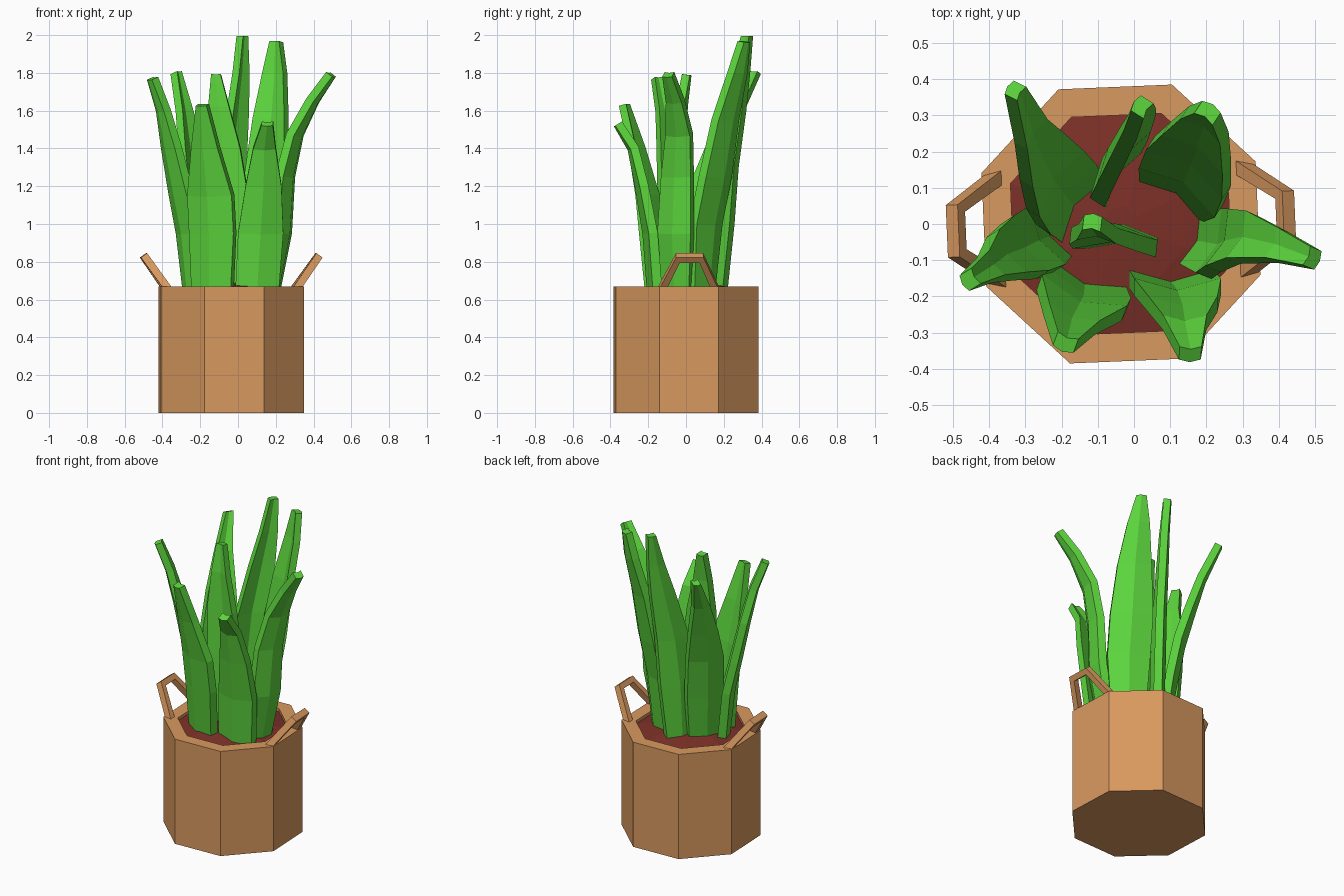
import bpy, bmesh
from math import sin, cos, radians
from mathutils import Vector, Matrix

old = bpy.data.objects.get("Cube")
if old:
    bpy.data.objects.remove(old)


def material(name, rgb):
    m = bpy.data.materials.new(name)
    m.use_nodes = True
    m.diffuse_color = (*rgb, 1)
    m.node_tree.nodes["Principled BSDF"].inputs["Base Color"].default_value = (*rgb, 1)
    return m


CLAY = material("clay", (0.69, 0.32, 0.115))
SOIL = material("soil", (0.2, 0.03, 0.021))
LEAF = material("leaf_green", (0.107, 0.66, 0.046))

CENTRE = Vector((-0.036, 0, 0))
TURN = radians(2.4)
RIM_Z = 0.67


def loft(name, rings, mat, cap_start=True, cap_end=True):
    """Skin a list of equal-length point rings into a flat-shaded object."""
    bm = bmesh.new()
    loops = [[bm.verts.new(p) for p in ring] for ring in rings]
    n = len(loops[0])
    for a, b in zip(loops, loops[1:]):
        for i in range(n):
            j = (i + 1) % n
            bm.faces.new((a[i], a[j], b[j], b[i]))
    if cap_start:
        bm.faces.new(loops[0][::-1])
    if cap_end:
        bm.faces.new(loops[-1])
    bmesh.ops.recalc_face_normals(bm, faces=bm.faces)
    mesh = bpy.data.meshes.new(name)
    bm.to_mesh(mesh)
    bm.free()
    mesh.materials.append(mat)
    obj = bpy.data.objects.new(name, mesh)
    bpy.context.collection.objects.link(obj)
    return obj


def octagon(r, z):
    angles = [TURN + radians(22.5 + 45 * k) for k in range(8)]
    return [CENTRE + Vector((r * cos(a), r * sin(a), z)) for a in angles]


# Pot with a thick rim, and a gently mounded soil bed
loft("pot", [octagon(0.41, 0), octagon(0.41, RIM_Z),
             octagon(0.325, RIM_Z), octagon(0.325, 0.58)], CLAY)
loft("soil", [octagon(0.326, 0.6), octagon(0.326, 0.65),
              octagon(0.19, 0.675), octagon(0.05, 0.69)], SOIL)


# Handles: square bar bent through four points
def handle(name, angle):
    half = 0.02
    path = [(0.335, -0.145, 0.65), (0.455, -0.062, 0.82),
            (0.455, 0.062, 0.82), (0.335, 0.145, 0.65)]
    out = Vector((0.12, 0, 0.17)).normalized()    # leaning plane
    side = Vector((0, 1, 0))
    across = out.cross(side)
    inward = [side, (side - out * 1.7), (-side - out * 1.7), -side]
    spin = Matrix.Rotation(angle, 3, 'Z')
    rings = []
    for p, d in zip(path, inward):
        d = d.normalized()
        rings.append([CENTRE + spin @ (Vector(p) + half * (s * d + t * across))
                      for s, t in ((-1, -1), (1, -1), (1, 1), (-1, 1))])
    loft(name, rings, CLAY)


handle("left_handle", TURN)
handle("right_handle", TURN + radians(180))


# Leaves: tapering folded blades swept along a spine of (x, y, z, width)
def leaf(name, angle, spine):
    a = radians(angle)
    wide = Vector((cos(a), sin(a), 0))
    out = Vector((sin(a), -cos(a), 0))
    lean = Vector(spine[-1][:3]) - Vector(spine[0][:3])
    if out.dot(lean) < 0:
        out = -out
    pts = [Vector(s[:3]) for s in spine]
    rings = []
    for i, (x, y, z, w) in enumerate(spine):
        along = (pts[min(i + 1, len(pts) - 1)] - pts[max(i - 1, 0)]).normalized()
        face = (out - along * out.dot(along)).normalized()
        if i == 0:
            face = out
        thick = 0.025 - 0.005 * i / len(spine)
        fold = 0.14 * w
        ring = []
        for u, s in ((-1, 1), (0, 1), (1, 1), (1, -1), (0, -1), (-1, -1)):
            bend = fold * (0.5 - abs(u))
            ring.append(pts[i] + wide * (u * w / 2) + face * (s * thick + bend))
        rings.append(ring)
    loft(name, rings, LEAF)


leaf("outer_right_leaf", -58, [
    (-.24, -.04, .63, .15), (-.27, -.05, .95, .19), (-.31, -.07, 1.15, .18),
    (-.36, -.09, 1.4, .14), (-.40, -.12, 1.6, .08), (-.455, -.155, 1.77, .05)])
leaf("back_right_leaf", 56, [
    (-.17, .05, .63, .2), (-.2, .09, .95, .23), (-.23, .13, 1.2, .22),
    (-.26, .19, 1.4, .17), (-.29, .26, 1.6, .1), (-.33, .37, 1.8, .045)])
leaf("back_tall_leaf", 57, [
    (-.06, .14, .63, .17), (-.055, .16, 1, .22), (-.04, .19, 1.3, .2),
    (-.01, .25, 1.6, .15), (.01, .29, 1.8, .1), (.02, .325, 1.995, .05)])
leaf("back_left_leaf", -33, [
    (.12, .09, .63, .2), (.14, .12, 1, .25), (.16, .17, 1.25, .25),
    (.18, .22, 1.55, .2), (.2, .28, 1.8, .13), (.205, .31, 1.965, .06)])
leaf("outer_left_leaf", 68, [
    (.18, -.05, .63, .15), (.24, -.06, .95, .19), (.26, -.05, 1.25, .17),
    (.31, -.04, 1.47, .14), (.4, -.06, 1.65, .09), (.495, -.095, 1.79, .055)])
leaf("front_left_leaf", 0, [
    (.1, -.165, .63, .23), (.12, -.19, .95, .24), (.135, -.235, 1.2, .19),
    (.14, -.28, 1.4, .12), (.155, -.36, 1.53, .06)])
leaf("front_right_leaf", -20, [
    (-.14, -.17, .63, .22), (-.14, -.2, .95, .25), (-.15, -.22, 1.15, .25),
    (-.175, -.27, 1.4, .15), (-.19, -.33, 1.63, .06)])
leaf("centre_leaf", -6, [
    (-.03, -.04, .63, .19), (-.05, -.04, 1.1, .23), (-.08, -.03, 1.4, .19),
    (-.1, -.02, 1.62, .11), (-.115, .005, 1.79, .05)])
